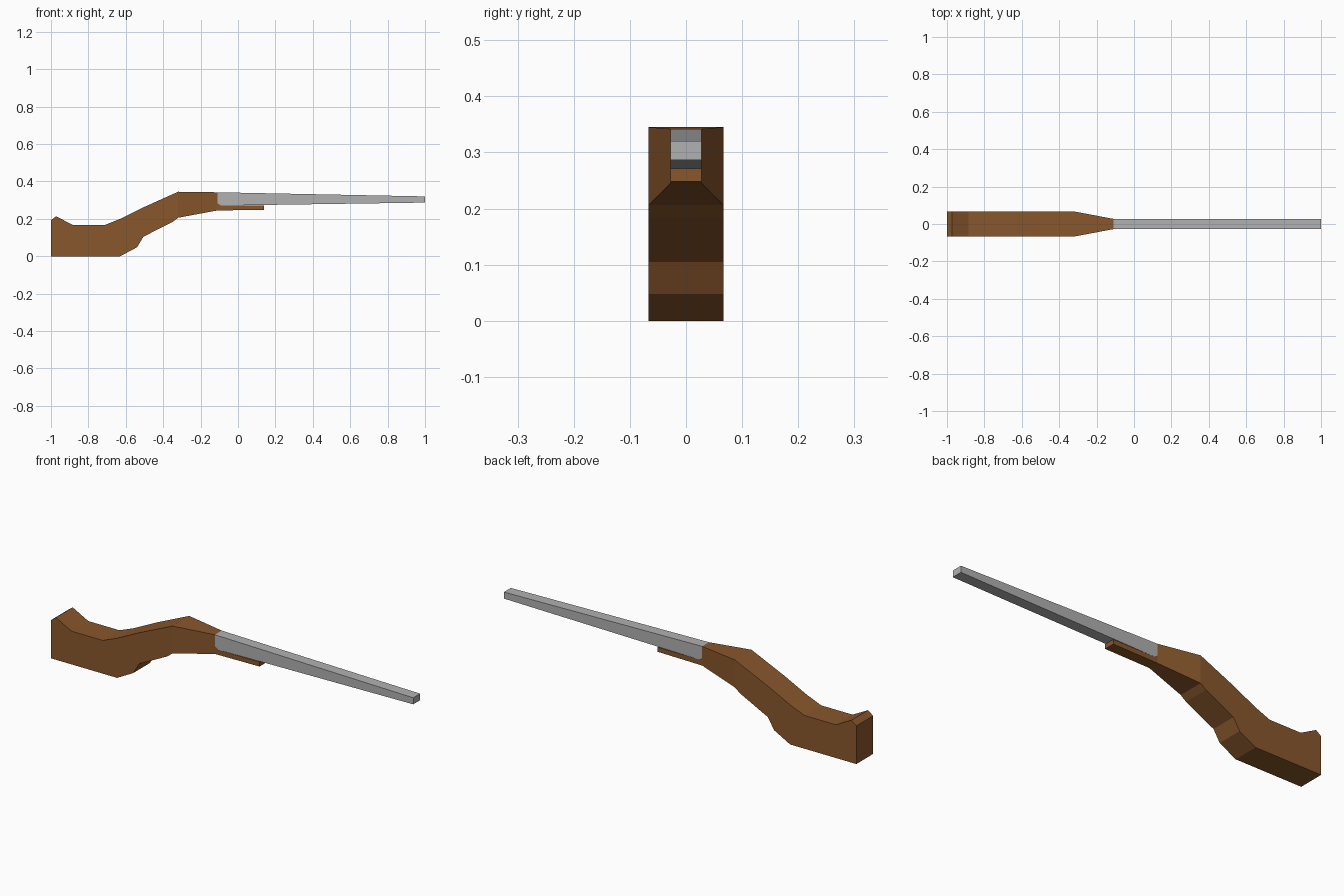
import bpy
import bmesh

if "Cube" in bpy.data.objects:
    bpy.data.objects.remove(bpy.data.objects["Cube"])


def material(name, rgb):
    m = bpy.data.materials.new(name)
    m.diffuse_color = (*rgb, 1.0)
    m.use_nodes = True
    m.node_tree.nodes["Principled BSDF"].inputs["Base Color"].default_value = m.diffuse_color
    return m


WOOD = material("brown_wood", (0.25, 0.096, 0.025))
STEEL = material("grey_steel", (0.44, 0.44, 0.44))


def profile_part(name, outline, half_width, mat, splits=()):
    """Side profile (x, z) made solid across y; half_width(x) gives the taper.
    splits are pairs of outline indices where the side panels crease."""
    bm = bmesh.new()
    rings = []
    for s in (-1, 1):
        ring = [bm.verts.new((x, s * half_width(x), z)) for x, z in outline]
        face = bm.faces.new(ring)
        rings.append(ring)
        for a, b in splits:
            face = next(f for f in bm.faces
                        if ring[a] in f.verts and ring[b] in f.verts)
            bmesh.utils.face_split(face, ring[a], ring[b])
    near, far = rings
    n = len(outline)
    for i in range(n):
        j = (i + 1) % n
        bm.faces.new((near[i], near[j], far[j], far[i]))
    bmesh.ops.recalc_face_normals(bm, faces=bm.faces[:])
    me = bpy.data.meshes.new(name)
    bm.to_mesh(me)
    bm.free()
    me.materials.append(mat)
    ob = bpy.data.objects.new(name, me)
    bpy.context.collection.objects.link(ob)
    return ob


def stock_width(x):
    # full width at the butt and grip, narrowing to the barrel
    t = min(max((x + 0.32) / 0.21, 0), 1)
    return 0.067 + t * (0.0275 - 0.067)


# Stock: butt, grip and short fore-end
stock = [
    (-1.0, 0.0), (-0.63, 0.0), (-0.54, 0.048), (-0.505, 0.105),
    (-0.35, 0.183), (-0.32, 0.206), (-0.11, 0.245),           # 4-6 underside
    (0.14, 0.248), (0.14, 0.271), (-0.09, 0.271), (-0.11, 0.283),  # fore-end
    (-0.11, 0.342), (-0.315, 0.345), (-0.505, 0.262),
    (-0.63, 0.2), (-0.71, 0.168), (-0.885, 0.168),
    (-0.972, 0.214), (-1.0, 0.193),
]
stock[12] = (-0.32, 0.345)
profile_part("stock", stock, stock_width, WOOD, splits=((5, 12), (6, 10)))

# Barrel: square tube tapering in height to the muzzle
barrel = [(-0.11, 0.283), (-0.09, 0.271), (1.0, 0.287),
          (1.0, 0.32), (-0.11, 0.342)]
profile_part("barrel", barrel, lambda x: 0.0275, STEEL)
